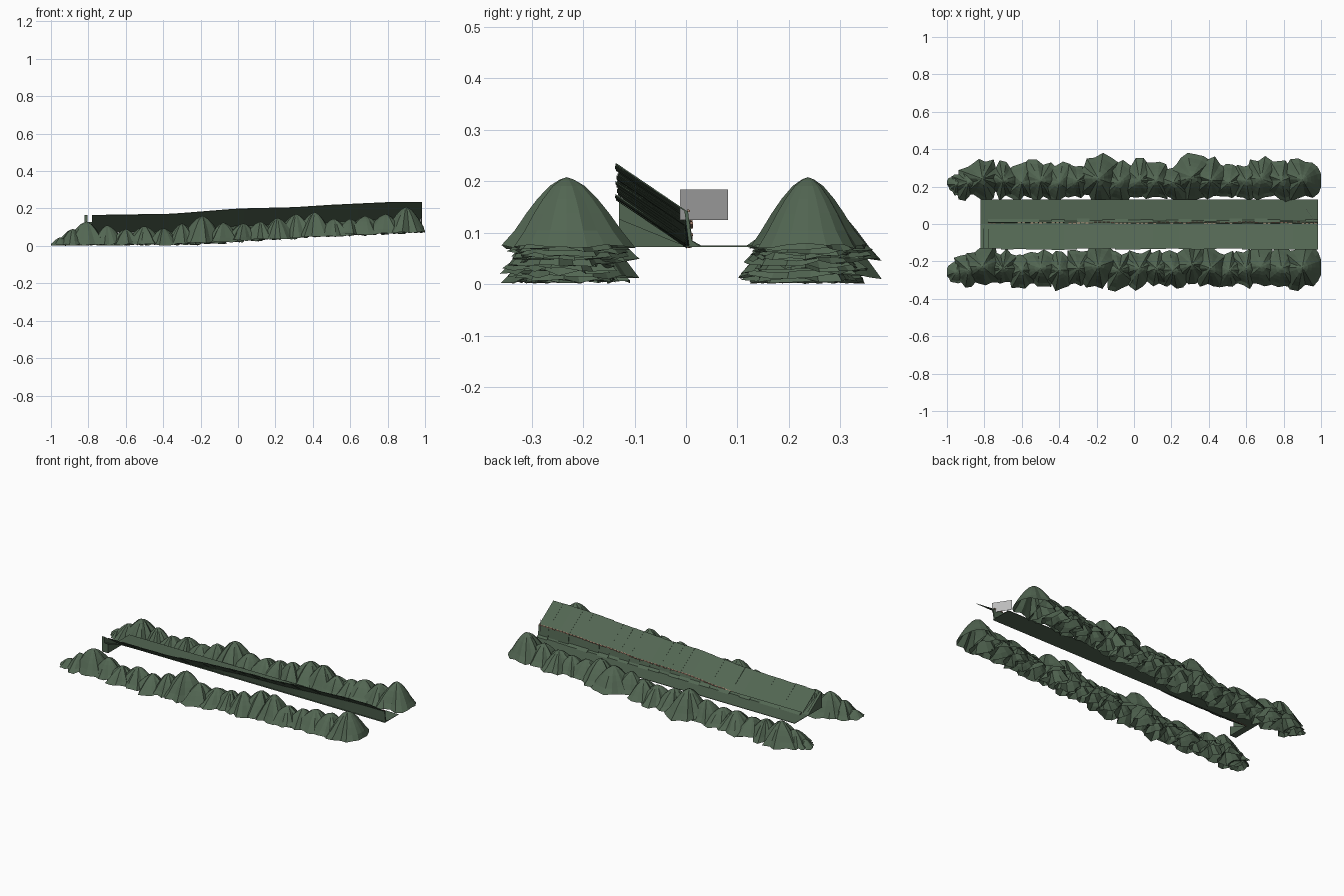
import bpy, bmesh, math, random

random.seed(11)
cube = bpy.data.objects.get("Cube")
if cube:
    bpy.data.objects.remove(cube, do_unlink=True)


def make_material(name, colour):
    mat = bpy.data.materials.new(name)
    mat.use_nodes = True
    mat.diffuse_color = (*colour, 1)
    mat.node_tree.nodes["Principled BSDF"].inputs["Base Color"].default_value = (*colour, 1)
    return mat


GREEN = make_material("moss green", (0.085, 0.133, 0.085))
EARTH = make_material("pale earth", (0.4, 0.23, 0.16))
GREY = make_material("light grey", (0.5, 0.5, 0.5))


def finish(bm, name, material):
    bmesh.ops.recalc_face_normals(bm, faces=bm.faces)
    mesh = bpy.data.meshes.new(name)
    bm.to_mesh(mesh)
    bm.free()
    mesh.materials.append(material)
    obj = bpy.data.objects.new(name, mesh)
    bpy.context.collection.objects.link(obj)
    return obj


def loft(bm, x0, start, x1, end):
    """Solid between a (y, z) outline at x0 and another at x1."""
    a = [bm.verts.new((x0, y, z)) for y, z in start]
    b = [bm.verts.new((x1, y, z)) for y, z in end]
    bm.faces.new(a)
    bm.faces.new(b)
    for i in range(len(a)):
        j = (i + 1) % len(a)
        bm.faces.new((a[i], a[j], b[j], b[i]))


def ramp(x, points):
    """Linear interpolation through (x, value) points."""
    for (xa, a), (xb, b) in zip(points, points[1:]):
        if x <= xb:
            return a + (b - a) * max(0, x - xa) / (xb - xa)
    return points[-1][1]


GROUND = [(-1, 0), (-0.3, 0.002), (0.3, 0.04), (1, 0.072)]
CREST = [(-0.8, 0.165), (-0.35, 0.172), (0, 0.2), (0.3, 0.207), (0.5, 0.22), (0.82, 0.235), (1, 0.235)]
FLOOR = 0.075
SIDES = 18

# Ragged bell-shaped shrub, open underneath
PROFILE = [(1, 0), (0.8, 0.26), (0.62, 0.5), (0.45, 0.7), (0.26, 0.88), (0.1, 0.97)]


def shrub(bm, x, y, radius, top):
    base = ramp(x, GROUND)
    spread = [random.uniform(0.78, 1.25) for _ in range(SIDES)]
    rings = []
    for level, (r, h) in enumerate(PROFILE):
        ring = []
        for i in range(SIDES):
            a = math.tau * i / SIDES
            d = radius * r * spread[i]
            px = min(1, max(-1, x + d * math.cos(a)))
            lift = random.uniform(0, 0.012) if level == 0 else 0
            ring.append(bm.verts.new((px, y + d * math.sin(a), base + (top - base) * h + lift)))
        rings.append(ring)
    tip = bm.verts.new((x, y, top))
    for i in range(SIDES):
        j = (i + 1) % SIDES
        for low, high in zip(rings, rings[1:]):
            bm.faces.new((low[i], low[j], high[j], high[i]))
        bm.faces.new((rings[-1][i], rings[-1][j], tip))


# x, sideways offset, radius, peak height
SHRUBS = [
    (-0.95, -0.02, 0.052, 0.045), (-0.885, -0.01, 0.085, 0.09), (-0.81, 0.01, 0.11, 0.13),
    (-0.7, 0, 0.09, 0.11), (-0.6, -0.01, 0.09, 0.09), (-0.5, 0, 0.105, 0.105),
    (-0.4, -0.01, 0.095, 0.095), (-0.3, 0, 0.095, 0.12), (-0.19, 0.01, 0.115, 0.16),
    (-0.08, -0.01, 0.1, 0.125), (0.03, 0, 0.1, 0.12), (0.12, 0, 0.095, 0.13),
    (0.21, -0.01, 0.095, 0.15), (0.31, 0.02, 0.11, 0.17), (0.41, 0, 0.105, 0.18),
    (0.51, -0.01, 0.095, 0.145), (0.6, 0, 0.095, 0.145), (0.68, 0.01, 0.115, 0.16),
    (0.79, 0, 0.105, 0.17), (0.9, 0.005, 0.11, 0.208),
]
for name, centre in (("back_hedge", 0.232), ("front_hedge", -0.237)):
    bm = bmesh.new()
    for x, dy, radius, top in SHRUBS:
        shrub(bm, x, centre + dy, radius, top)
    finish(bm, name, GREEN)

# Level floor strip
bm = bmesh.new()
edge = [(0, FLOOR - 0.003), (0.13, FLOOR - 0.003), (0.13, FLOOR), (0, FLOOR)]
loft(bm, -0.82, edge, 0.985, edge)
finish(bm, "floor", GREEN)

# Sloping bank of staggered panels, with leaning wall, foot and earth lip
START, END, COUNT = -0.78, 0.985, 26
DROP = 0.093
step = (END - START) / COUNT
bank, wall, foot, lip = (bmesh.new() for _ in range(4))


def bank_outline(x, back):
    z = ramp(x, CREST)
    return [(back, z - 0.003), (0.002, z - DROP - 0.003), (0.002, z - DROP), (back, z)]


def wall_outline(x, bulge):
    z = ramp(x, CREST) - DROP
    return [(0.006, FLOOR - 0.002), (0.009 + bulge, FLOOR - 0.002), (bulge, z), (-0.003, z)]


def lip_outline(x, y):
    z = ramp(x, CREST) - DROP
    return [(y, z - 0.002), (y + 0.005, z - 0.002), (y + 0.005, z + 0.002), (y, z + 0.004)]


for k in range(COUNT):
    x0 = START + k * step
    x1 = x0 + step
    back = -0.13 - random.uniform(0, 0.008)
    loft(bank, x0, bank_outline(x0, back), x1, bank_outline(x1, back))
    bulge = random.uniform(0.001, 0.006)
    loft(wall, x0, wall_outline(x0, bulge), x1, wall_outline(x1, bulge))
    toe = random.uniform(0.014, 0.03)
    wedge = [(0.006, FLOOR - 0.002), (toe, FLOOR), (0.008, FLOOR + 0.012)]
    loft(foot, x0, wedge, x1, wedge)
    for part in range(3):
        xa = x0 + part * step / 3
        xb = xa + step * 0.25
        y = random.uniform(0.002, 0.009)
        loft(lip, xa, lip_outline(xa, y), xb, lip_outline(xb, y))
finish(bank, "sloping_bank", GREEN)
finish(wall, "low_wall", GREEN)
finish(foot, "wall_foot", GREEN)
finish(lip, "earth_lip", EARTH)

# Triangular wall and lower filling closing the low end
bm = bmesh.new()
for x0, x1, top in ((-0.82, -0.805, 0.165), (-0.805, START, 0.127)):
    triangle = [(-0.13, FLOOR - 0.003), (0.004, FLOOR - 0.003), (-0.13, top)]
    loft(bm, x0, triangle, x1, triangle)
finish(bm, "end_wall", GREEN)

# Upright panel turned at an angle at the high end
bm = bmesh.new()
loft(bm, 0.98, [(-0.012, 0.125), (-0.01, 0.125), (-0.01, 0.184), (-0.012, 0.184)],
     0.92, [(0.08, 0.125), (0.082, 0.125), (0.082, 0.184), (0.08, 0.184)])
finish(bm, "end_panel", GREY)
